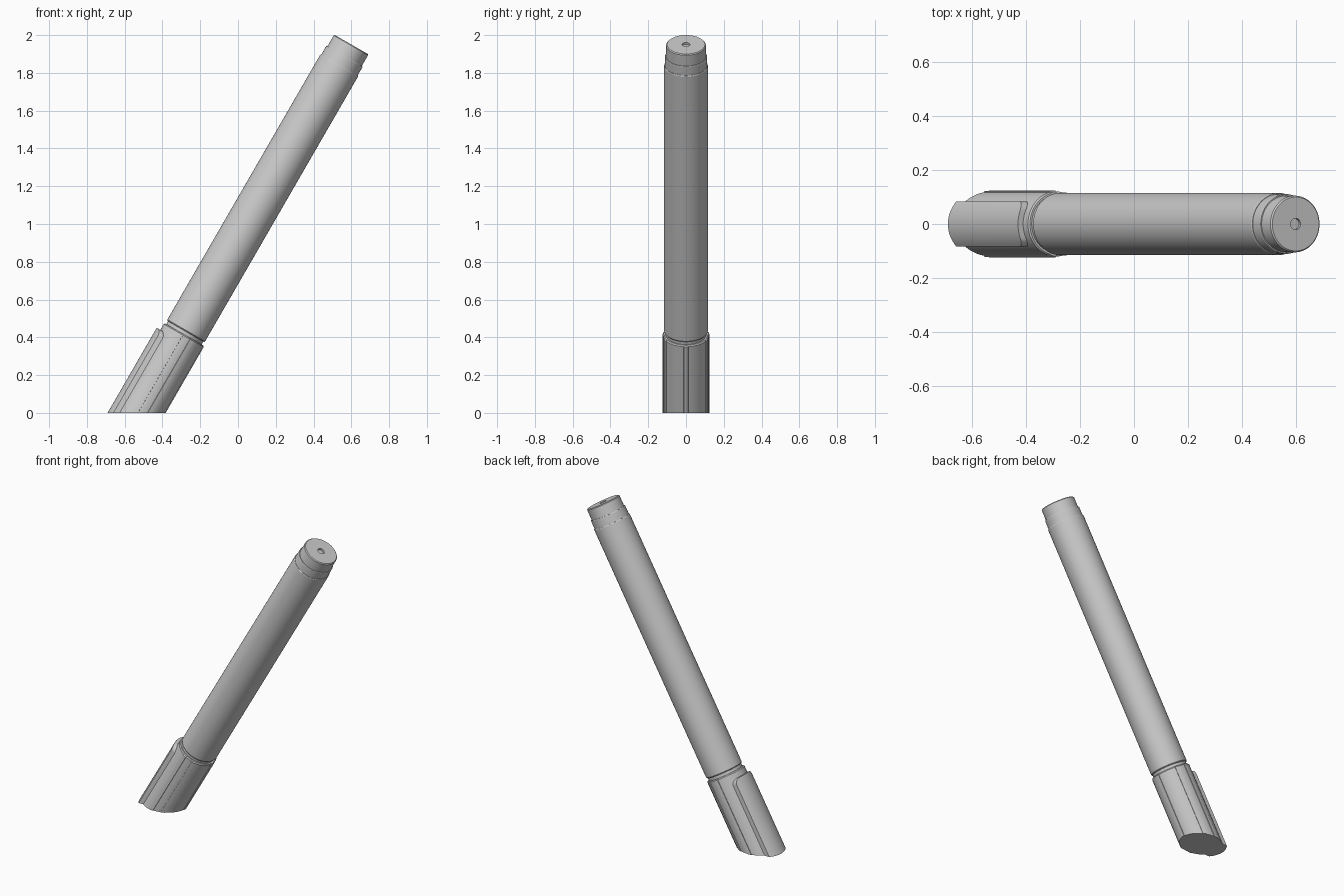
import bpy, bmesh, math
from mathutils import Matrix, Vector

if "Cube" in bpy.data.objects:
    bpy.data.objects.remove(bpy.data.objects["Cube"])

# Parts are made upright around z, then leaned 30 degrees and cut level at the ground
LEAN = Matrix.Translation((-0.526, 0, 0)) @ Matrix.Rotation(math.radians(30), 4, 'Y')
grey = bpy.data.materials.new("grey plastic")
grey.diffuse_color = (0.6, 0.6, 0.6, 1)
grey.use_nodes = True
grey.node_tree.nodes["Principled BSDF"].inputs["Base Color"].default_value = grey.diffuse_color


def finish(name, bm, cut=False):
    bmesh.ops.transform(bm, matrix=LEAN, verts=bm.verts)
    if cut:
        res = bmesh.ops.bisect_plane(bm, geom=bm.verts[:] + bm.edges[:] + bm.faces[:],
                                     plane_co=(0, 0, 0), plane_no=(0, 0, 1), clear_inner=True)
        edges = [e for e in res["geom_cut"] if isinstance(e, bmesh.types.BMEdge)]
        bmesh.ops.edgeloop_fill(bm, edges=edges)
    bmesh.ops.recalc_face_normals(bm, faces=bm.faces)
    mesh = bpy.data.meshes.new(name)
    bm.to_mesh(mesh)
    bm.free()
    mesh.materials.append(grey)
    obj = bpy.data.objects.new(name, mesh)
    bpy.context.collection.objects.link(obj)
    bpy.ops.object.select_all(action='DESELECT')
    obj.select_set(True)
    bpy.context.view_layer.objects.active = obj
    bpy.ops.object.shade_smooth_by_angle(angle=math.radians(25))
    return obj


def bridge(bm, a, b):
    n = len(a)
    for i in range(n):
        bm.faces.new((a[i], a[(i + 1) % n], b[(i + 1) % n], b[i]))


def lathe(name, profile, n=96):
    bm = bmesh.new()
    rings = [[bm.verts.new((r * math.cos(2 * math.pi * i / n),
                            r * math.sin(2 * math.pi * i / n), z)) for i in range(n)]
             for r, z in profile]
    for a, b in zip(rings, rings[1:]):
        bridge(bm, a, b)
    bm.faces.new(rings[0])
    bm.faces.new(rings[-1])
    return finish(name, bm)


# Barrel with the narrow neck that enters the cap
lathe("barrel", [(0.108, 0.46), (0.108, 0.498), (0.112, 0.499), (0.1155, 0.504),
                 (0.1155, 2.122), (0.113, 2.126), (0.111, 2.126)])
# Stepped collar above the barrel
lathe("collar", [(0.111, 2.12), (0.111, 2.178), (0.109, 2.181), (0.104, 2.181)])
# End plug with a small round dimple
lathe("end_plug", [(0.105, 2.17), (0.105, 2.247), (0.1, 2.252), (0.021, 2.252), (0.021, 2.24)])

# Cap with fine raised ribs along its length
RIBS = [0, 65, -65, 97, -97]
HALF = 5.5
angles = [(a, 0.1205) for a in range(-178, 181, 3)
          if all(abs(a - r) > HALF + 1 for r in RIBS)]
for r in RIBS:
    angles += [(r - HALF - 0.2, 0.1205), (r - HALF, 0.124), (r, 0.124),
               (r + HALF, 0.124), (r + HALF + 0.2, 0.1205)]
angles.sort()
bm = bmesh.new()
rings = []
for z, inset in [(-0.15, 0), (0.474, 0), (0.48, 0.005)]:
    rings.append([bm.verts.new(((r - inset) * math.cos(math.radians(a)),
                                (r - inset) * math.sin(math.radians(a)), z)) for a, r in angles])
for a, b in zip(rings, rings[1:]):
    bridge(bm, a, b)
bm.faces.new(rings[0])
bm.faces.new(rings[-1])
finish("cap", bm, cut=True)

# Curved pocket clip with rounded upper corners
WIDTH, CORNER, TOP, COLS = 0.083, 0.035, 0.438, 16
rows = [(-0.2, WIDTH)] + [
    (TOP - CORNER + CORNER * math.sin(t), WIDTH - CORNER + CORNER * math.cos(t))
    for t in (math.pi / 2 * k / 8 for k in range(9))]
bm = bmesh.new()
loops = []
for z, w in rows:
    ys = [w * (2 * i / COLS - 1) for i in range(COLS + 1)]
    outer = [bm.verts.new((-math.sqrt(0.1425 ** 2 - y * y), y, z)) for y in ys]
    inner = [bm.verts.new((-math.sqrt(0.117 ** 2 - y * y), y, z)) for y in reversed(ys)]
    loops.append(outer + inner)
for a, b in zip(loops, loops[1:]):
    bridge(bm, a, b)
bm.faces.new(loops[0])
bm.faces.new(loops[-1])
finish("pocket_clip", bm, cut=True)
